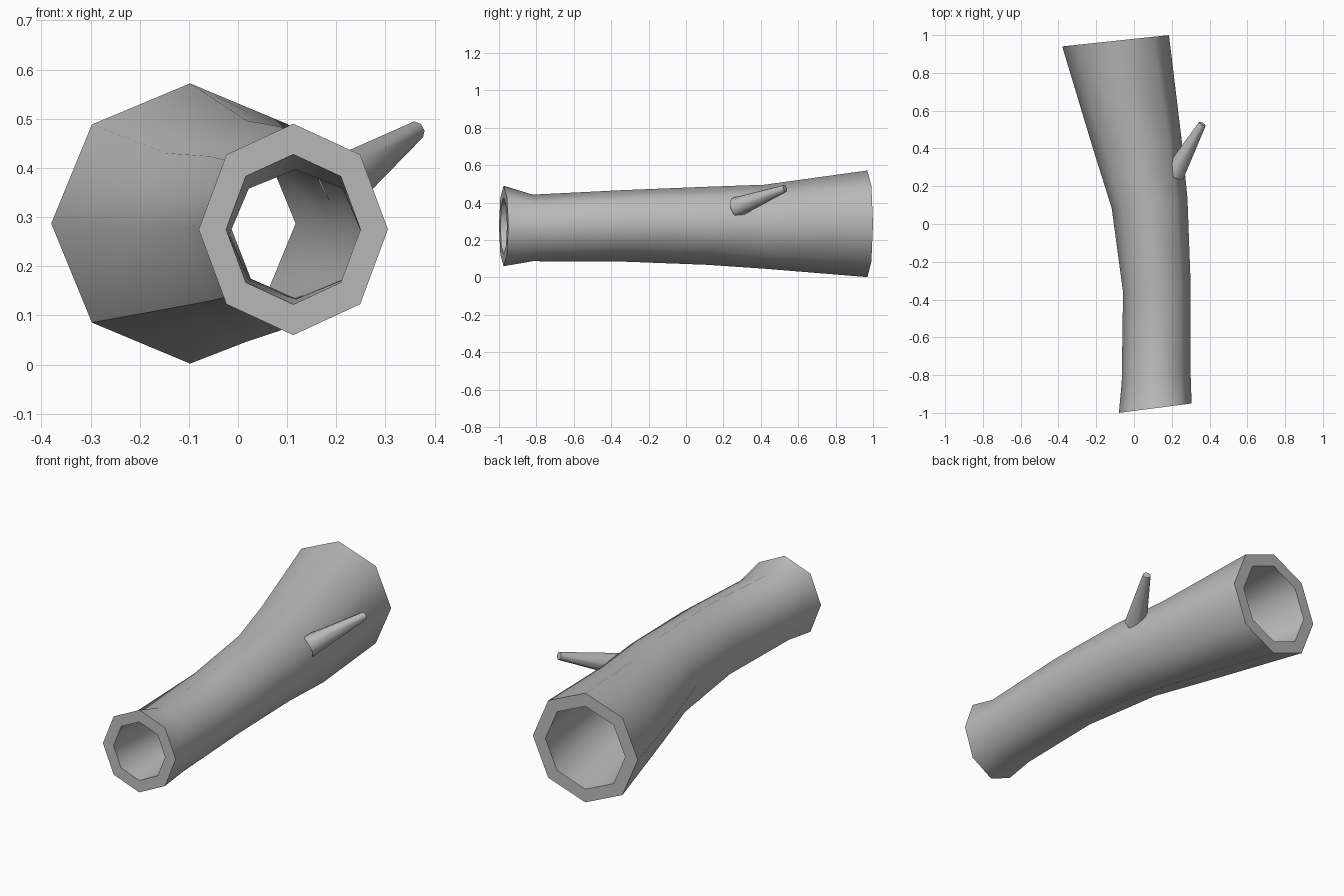
import bpy
import bmesh
import math
from mathutils import Vector

cube = bpy.data.objects.get("Cube")
if cube:
    bpy.data.objects.remove(cube, do_unlink=True)

SIDES = 8

grey = bpy.data.materials.new("plain grey")
grey.use_nodes = True
grey.diffuse_color = (0.5, 0.5, 0.5, 1)
grey.node_tree.nodes["Principled BSDF"].inputs["Base Color"].default_value = (0.5, 0.5, 0.5, 1)


def bridge(bm, a, b):
    """Join two rings with quads."""
    return [bm.faces.new((a[i], a[(i + 1) % SIDES], b[(i + 1) % SIDES], b[i]))
            for i in range(SIDES)]


def finish(bm, name, sharp_seam=()):
    bmesh.ops.recalc_face_normals(bm, faces=bm.faces)
    for face in bm.faces:
        face.smooth = True
    for edge in bm.edges:
        edge.smooth = edge.calc_face_angle(0) < math.radians(60)
    for edge in sharp_seam:
        edge.smooth = False
    mesh = bpy.data.meshes.new(name)
    bm.to_mesh(mesh)
    bm.free()
    mesh.materials.append(grey)
    obj = bpy.data.objects.new(name, mesh)
    bpy.context.collection.objects.link(obj)
    return obj


# Hollow log: each station is y, left x, right x, bottom z, top z, slant, pinch, bore
stations = [
    (-0.975, -0.08, 0.305, 0.06, 0.49, 0.13, 1.0, 0.71),
    (-0.82, -0.065, 0.30, 0.087, 0.443, 0.1, 1.0, 0.74),
    (-0.34, -0.058, 0.30, 0.085, 0.467, 0.12, 0.9, 0.75),
    (0.11, -0.118, 0.283, 0.068, 0.485, 0.13, 0.9, 0.75),
    (0.42, -0.215, 0.252, 0.047, 0.496, 0.12, 1.0, 0.75),
    (0.97, -0.38, 0.185, 0.002, 0.572, 0.106, 1.0, 0.76),
]


def log_ring(bm, station, inner):
    y, left, right, low, high, slant, pinch, bore = station
    ring = []
    for i in range(SIDES):
        a = math.tau * i / SIDES
        r = bore if inner else (pinch if i == SIDES - 1 else 1)
        dx = math.cos(a) * (right - left) / 2 * r
        dz = math.sin(a) * (high - low) / 2 * r
        ring.append(bm.verts.new(((left + right) / 2 + dx, y + slant * dx,
                                  (low + high) / 2 + dz)))
    return ring


bm = bmesh.new()
outer = [log_ring(bm, s, False) for s in stations]
inner = [log_ring(bm, s, True) for s in stations]
for rings in (outer, inner):
    for a, b in zip(rings, rings[1:]):
        bridge(bm, a, b)
bridge(bm, outer[0], inner[0])
bridge(bm, outer[-1], inner[-1])
seam = [bm.edges.get((a[5], b[5])) for a, b in zip(outer, outer[1:])]
finish(bm, "hollow_log", seam)

# Branch stub: tapered, with a flat tip
base, tip = Vector((0.212, 0.265, 0.373)), Vector((0.362, 0.53, 0.476))
turn = (tip - base).to_track_quat("Z", "Y")
bm = bmesh.new()
ends = []
for centre, radius in ((base, 0.056), (tip, 0.02)):
    ends.append([bm.verts.new(centre + turn @ Vector((
        radius * math.cos(math.tau * i / SIDES),
        radius * math.sin(math.tau * i / SIDES), 0))) for i in range(SIDES)])
bridge(bm, *ends)
bm.faces.new(ends[1])
finish(bm, "branch_stub")
